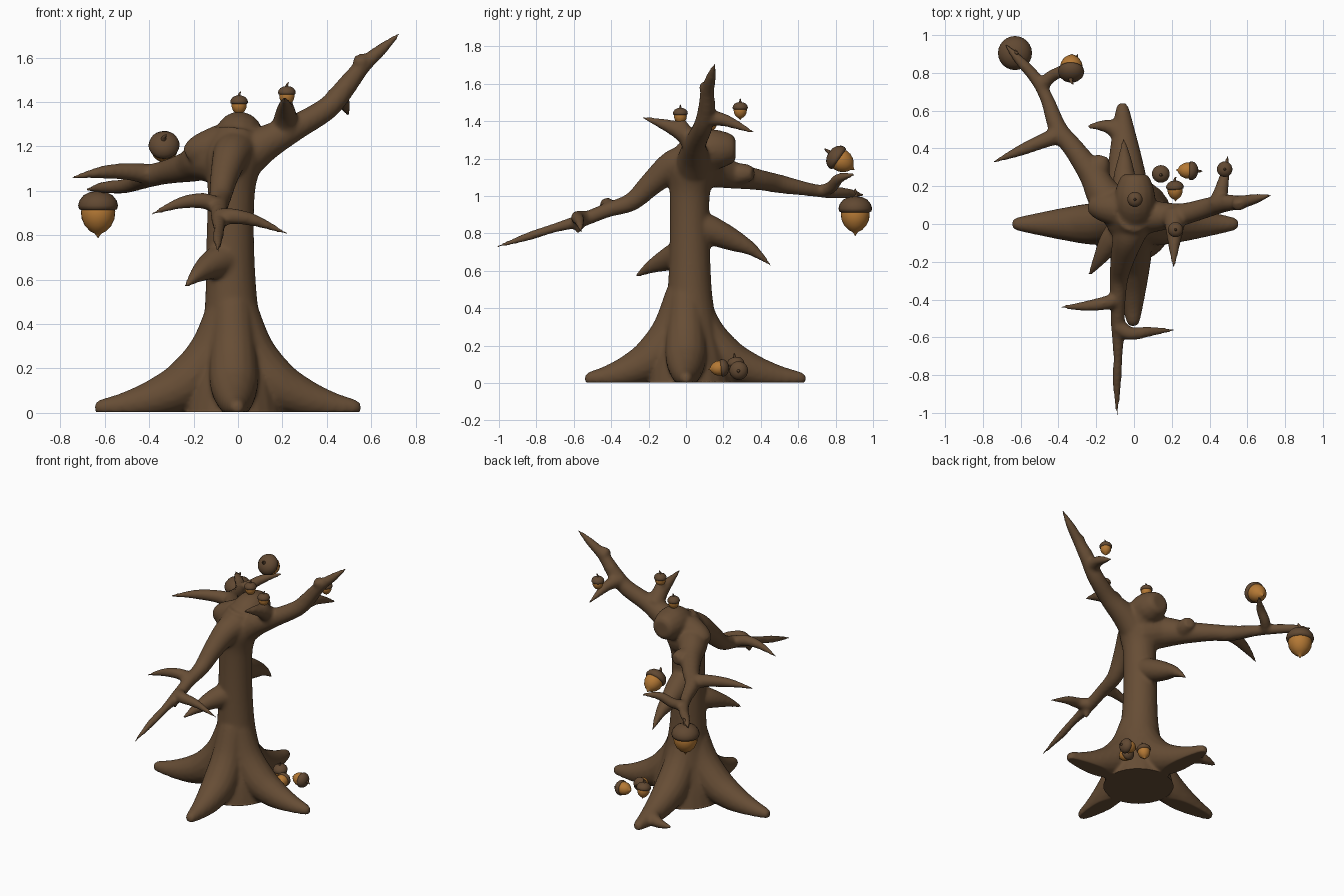
import bpy, bmesh, math
from mathutils import Vector


def material(name, rgb):
    m = bpy.data.materials.new(name)
    m.diffuse_color = (*rgb, 1)
    return m


BARK = material("bark brown", (0.135, 0.075, 0.036))
CAP = material("cap brown", (0.12, 0.066, 0.032))
NUT = material("nut orange", (0.46, 0.19, 0.035))


def spline(pts, n=6):
    """Smooth path through points (x, y, z, radius)."""
    p = [Vector(q) for q in pts]
    p = [p[0] * 2 - p[1]] + p + [p[-1] * 2 - p[-2]]
    out = []
    for i in range(1, len(p) - 2):
        a, b, c, d = p[i - 1:i + 3]
        for k in range(n):
            t = k / n
            out.append(0.5 * (2 * b + (c - a) * t + (2 * a - 5 * b + 4 * c - d) * t * t
                              + (3 * b - a - 3 * c + d) * t ** 3))
    return out + [p[-2]]


def tube(bm, pts, sides=16):
    """Closed tapering limb."""
    path = spline(pts)
    c = [q.to_3d() if len(q) == 3 else Vector(q[:3]) for q in path]
    u, prev = None, None
    for i, q in enumerate(path):
        t = (c[min(i + 1, len(c) - 1)] - c[max(i - 1, 0)]).normalized()
        u = t.orthogonal().normalized() if u is None else (u - t * u.dot(t)).normalized()
        v = t.cross(u)
        r = max(q[3], 0.006)
        ring = [bm.verts.new(c[i] + r * (u * math.cos(a) + v * math.sin(a)))
                for a in (2 * math.pi * k / sides for k in range(sides))]
        if prev:
            for k in range(sides):
                j = (k + 1) % sides
                bm.faces.new((prev[k], prev[j], ring[j], ring[k]))
        else:
            bm.faces.new(ring[::-1])
        prev = ring
    bm.faces.new(prev)


def finish(bm, name, mats):
    bmesh.ops.recalc_face_normals(bm, faces=bm.faces)
    me = bpy.data.meshes.new(name)
    bm.to_mesh(me)
    bm.free()
    for m in mats:
        me.materials.append(m)
    ob = bpy.data.objects.new(name, me)
    bpy.context.collection.objects.link(ob)
    me.polygons.foreach_set("use_smooth", [True] * len(me.polygons))
    return ob


bm = bmesh.new()
# trunk
tube(bm, [(-.02, .02, -.04, .23), (-.02, .02, .12, .2), (-.025, .02, .28, .155), (-.03, .02, .48, .12),
          (-.035, .02, .75, .108), (-.03, .02, 1.0, .107), (-.02, .03, 1.15, .13), (0, .05, 1.27, .09)], 24)
# roots
for dx, dy, s in ((-1, 0, 1.0), (1, 0, .93), (.04, -1, .87), (-.06, 1, 1.03)):
    tube(bm, [(-.025 + dx * d * s, .0 + dy * d * s, z, r) for d, z, r in
              ((.02, .48, .09), (.09, .28, .105), (.2, .14, .11), (.34, .07, .088),
               (.48, .035, .06), (.59, .025, .036), (.62, .025, .02))])
# fork on the back root
tube(bm, [(-.03, .42, .05, .06), (-.1, .5, .04, .045), (-.17, .52, .03, .03), (-.25, .515, .025, .008)])
# blunt stub at the top
tube(bm, [(0, .02, 1.15, .11), (.005, .11, 1.24, .11), (.005, .19, 1.25, .1), (.005, .25, 1.25, .075),
          (.005, .265, 1.25, .05)])
# right limb with its twigs
tube(bm, [(-.02, .03, 1.1, .1), (.1, .04, 1.2, .085), (.25, .05, 1.28, .06), (.4, .09, 1.37, .052),
          (.48, .11, 1.46, .047), (.56, .115, 1.56, .037), (.65, .135, 1.64, .026), (.73, .155, 1.71, .006)])
tube(bm, [(.21, .05, 1.28, .06), (.215, -.02, 1.34, .05), (.212, -.11, 1.38, .032), (.21, -.235, 1.42, .006)])
tube(bm, [(.22, .03, 1.28, .055), (.22, -.01, 1.35, .04), (.22, -.03, 1.41, .024)])
tube(bm, [(.44, .1, 1.42, .05), (.465, .19, 1.41, .036), (.48, .26, 1.385, .026), (.5, .37, 1.335, .006)])
tube(bm, [(.475, .12, 1.44, .03), (.475, .13, 1.5, .015), (.48, .13, 1.52, .008)])
tube(bm, [(.56, .12, 1.56, .04), (.55, .1, 1.59, .035), (.545, .09, 1.605, .025)])
# left limb reaching back, with its twigs
tube(bm, [(-.02, .04, 1.12, .12), (-.14, .13, 1.14, .1), (-.22, .26, 1.11, .072), (-.32, .4, 1.085, .055),
          (-.4, .5, 1.065, .05), (-.46, .66, 1.035, .036), (-.52, .77, 1.02, .033), (-.61, .87, 1.015, .026),
          (-.68, .95, 1.005, .008)])
tube(bm, [(-.08, .08, 1.2, .1), (-.17, .09, 1.18, .075), (-.22, .1, 1.15, .05)])
tube(bm, [(-.2, .22, 1.11, .06), (-.18, .31, 1.12, .055), (-.165, .36, 1.12, .035)])
tube(bm, [(-.38, .48, 1.07, .05), (-.48, .44, 1.085, .04), (-.6, .39, 1.085, .03), (-.75, .325, 1.06, .006)])
tube(bm, [(-.49, .73, 1.025, .035), (-.44, .78, 1.05, .033), (-.37, .82, 1.095, .028), (-.29, .9, 1.115, .008)])
# front limb with its twigs
tube(bm, [(0, .04, 1.18, .11), (-.03, -.07, 1.16, .085), (-.06, -.18, 1.07, .065), (-.08, -.29, .97, .05),
          (-.085, -.42, .925, .04), (-.085, -.56, .87, .036), (-.085, -.7, .83, .025), (-.09, -.84, .785, .023),
          (-.09, -1.02, .725, .006)])
tube(bm, [(-.08, -.4, .93, .04), (-.16, -.42, .955, .036), (-.26, -.435, .945, .027), (-.395, -.44, .893, .006)])
tube(bm, [(-.085, -.54, .88, .042), (-.02, -.58, .885, .036), (.08, -.57, .865, .027), (.225, -.56, .805, .006)])
tube(bm, [(-.085, -.56, .86, .03), (-.085, -.575, .825, .02), (-.085, -.58, .8, .008)])
# thorns on the trunk
tube(bm, [(-.03, .04, .86, .08), (-.04, .15, .81, .075), (-.05, .25, .765, .06), (-.05, .35, .715, .035),
          (-.055, .455, .63, .006)])
tube(bm, [(-.04, 0, .7, .085), (-.12, -.09, .665, .065), (-.185, -.19, .62, .035), (-.24, -.275, .565, .006)])
tree = finish(bm, "tree", [BARK])

# fuse all limbs into one smooth skin
rm = tree.modifiers.new("fuse", 'REMESH')
rm.mode, rm.voxel_size, rm.use_smooth_shade = 'VOXEL', 0.011, True
sm = tree.modifiers.new("soften", 'SMOOTH')
sm.factor, sm.iterations = 0.5, 7
dg = bpy.context.evaluated_depsgraph_get()
fused = bpy.data.meshes.new_from_object(tree.evaluated_get(dg))
tree.modifiers.clear()
tree.data = fused
if not fused.materials:
    fused.materials.append(BARK)
for v in fused.vertices:
    v.co.z = max(v.co.z, 0.004)       # flat underside
fused.polygons.foreach_set("use_smooth", [True] * len(fused.polygons))


def lathe(bm, prof, mat, sides=24):
    rings = []
    for r, z in prof:
        if r == 0:
            rings.append([bm.verts.new((0, 0, z))])
        else:
            rings.append([bm.verts.new((r * math.cos(2 * math.pi * k / sides),
                                        r * math.sin(2 * math.pi * k / sides), z)) for k in range(sides)])
    for a, b in zip(rings, rings[1:]):
        for k in range(sides):
            j = (k + 1) % sides
            f = [a[0], b[j], b[k]] if len(a) == 1 else [a[k], a[j], b[0]] if len(b) == 1 \
                else [a[k], a[j], b[j], b[k]]
            bm.faces.new(f).material_index = mat


def acorn(name, top, axis, r):
    """Acorn with the top of its cap at top and its nut pointing along axis."""
    bm = bmesh.new()
    lathe(bm, [(0, 0), (.4, -.06), (.72, -.22), (.93, -.48), (1, -.74), (.95, -.92), (.8, -.98), (0, -.9)], 0)
    lathe(bm, [(0, -.75), (.8, -.8), (.86, -1.05), (.82, -1.4), (.66, -1.75), (.4, -2.02),
               (.17, -2.14), (.09, -2.24), (0, -2.38)], 1)
    tube(bm, [(0, 0, -.1, .2), (.02, 0, .12, .13), (.1, 0, .28, .1), (.2, 0, .42, .03)], 10)
    ob = finish(bm, name, [CAP, NUT])
    ob.rotation_mode = 'QUATERNION'
    ob.rotation_quaternion = Vector((0, 0, -1)).rotation_difference(Vector(axis))
    ob.location, ob.scale = top, (r, r, r)


DOWN = (0, 0, -1)
acorn("large_hanging_acorn", (-.63, .905, 1.0), DOWN, .09)
acorn("branch_acorn", (-.335, .765, 1.235), (.04, .82, -.57), .07)
acorn("crown_acorn", (.005, .13, 1.43), DOWN, .04)
acorn("twig_acorn", (.22, -.03, 1.472), DOWN, .04)
acorn("outer_twig_acorn", (.48, .29, 1.503), DOWN, .041)
acorn("ground_acorn_1", (.142, .26, .14), (0, .15, -1), .047)
acorn("ground_acorn_2", (.215, .23, .085), (.05, -1, -.1), .047)
acorn("ground_acorn_3", (.34, .28, .065), (-1, .05, .05), .05)
